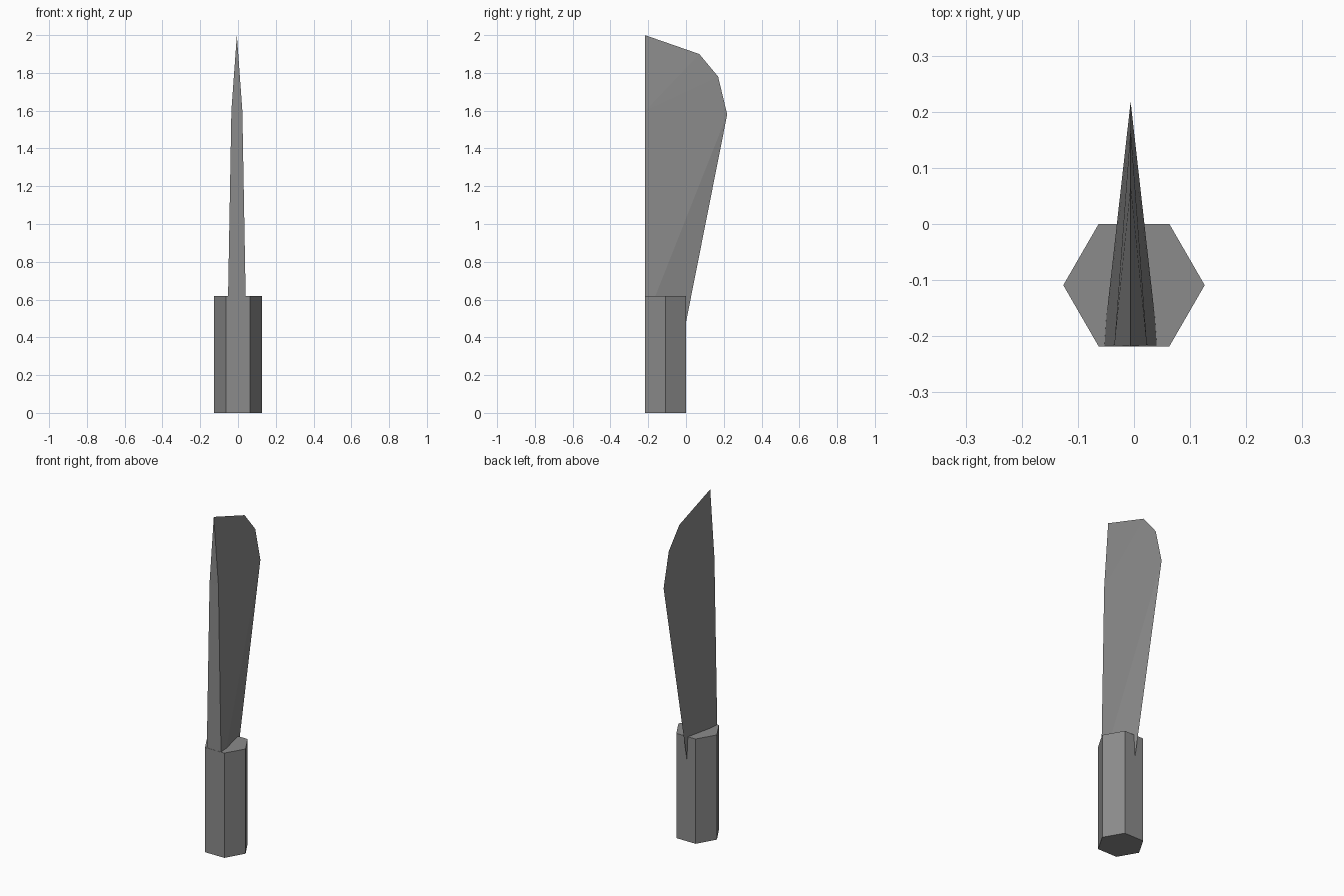
import bpy, bmesh, math

if "Cube" in bpy.data.objects:
    bpy.data.objects.remove(bpy.data.objects["Cube"])

grey = bpy.data.materials.new("grey")
grey.diffuse_color = (0.26, 0.26, 0.26, 1)
grey.use_nodes = True
grey.node_tree.nodes["Principled BSDF"].inputs["Base Color"].default_value = grey.diffuse_color


def make_object(name, bm):
    bmesh.ops.recalc_face_normals(bm, faces=bm.faces)
    mesh = bpy.data.meshes.new(name)
    bm.to_mesh(mesh)
    bm.free()
    mesh.materials.append(grey)
    obj = bpy.data.objects.new(name, mesh)
    bpy.context.collection.objects.link(obj)
    return obj


# Handle: hexagonal prism with corners pointing along x
R, HANDLE_TOP, BACK = 0.126, 0.62, -0.218
bm = bmesh.new()
ring = [bm.verts.new((R * math.cos(i * math.pi / 3),
                      BACK / 2 + R * math.sin(i * math.pi / 3), 0)) for i in range(6)]
base = bm.faces.new(ring)
top = bmesh.ops.extrude_face_region(bm, geom=[base], use_keep_orig=True)
bmesh.ops.translate(bm, vec=(0, 0, HANDLE_TOP),
                    verts=[v for v in top["geom"] if isinstance(v, bmesh.types.BMVert)])
make_object("handle", bm)

# Blade: wedge with a flat spine tapering to the tip and a sharp curved edge
MID = -0.006
bm = bmesh.new()
edge = [bm.verts.new((MID, y, z)) for y, z in
        [(0.0, 0.48), (0.218, 1.58), (0.17, 1.78), (0.07, 1.90), (BACK, 2.0)]]
tip = edge[-1]
spine = {}
for side in (-1, 1):
    low = bm.verts.new((MID + side * 0.049, BACK + 0.001, 0.48))
    mid = bm.verts.new((MID + side * 0.029, BACK + 0.002, 1.60))
    spine[side] = (low, mid)
    bm.faces.new((low, edge[0], edge[1]))
    bm.faces.new((low, edge[1], edge[2]))
    bm.faces.new((low, edge[2], mid))
    bm.faces.new((mid, edge[2], edge[3]))
    bm.faces.new((mid, edge[3], tip))
(l0, m0), (l1, m1) = spine[-1], spine[1]
bm.faces.new((l0, l1, m1, m0))      # spine
bm.faces.new((m0, m1, tip))         # spine point
bm.faces.new((l0, edge[0], l1))     # hidden heel
make_object("blade", bm)
